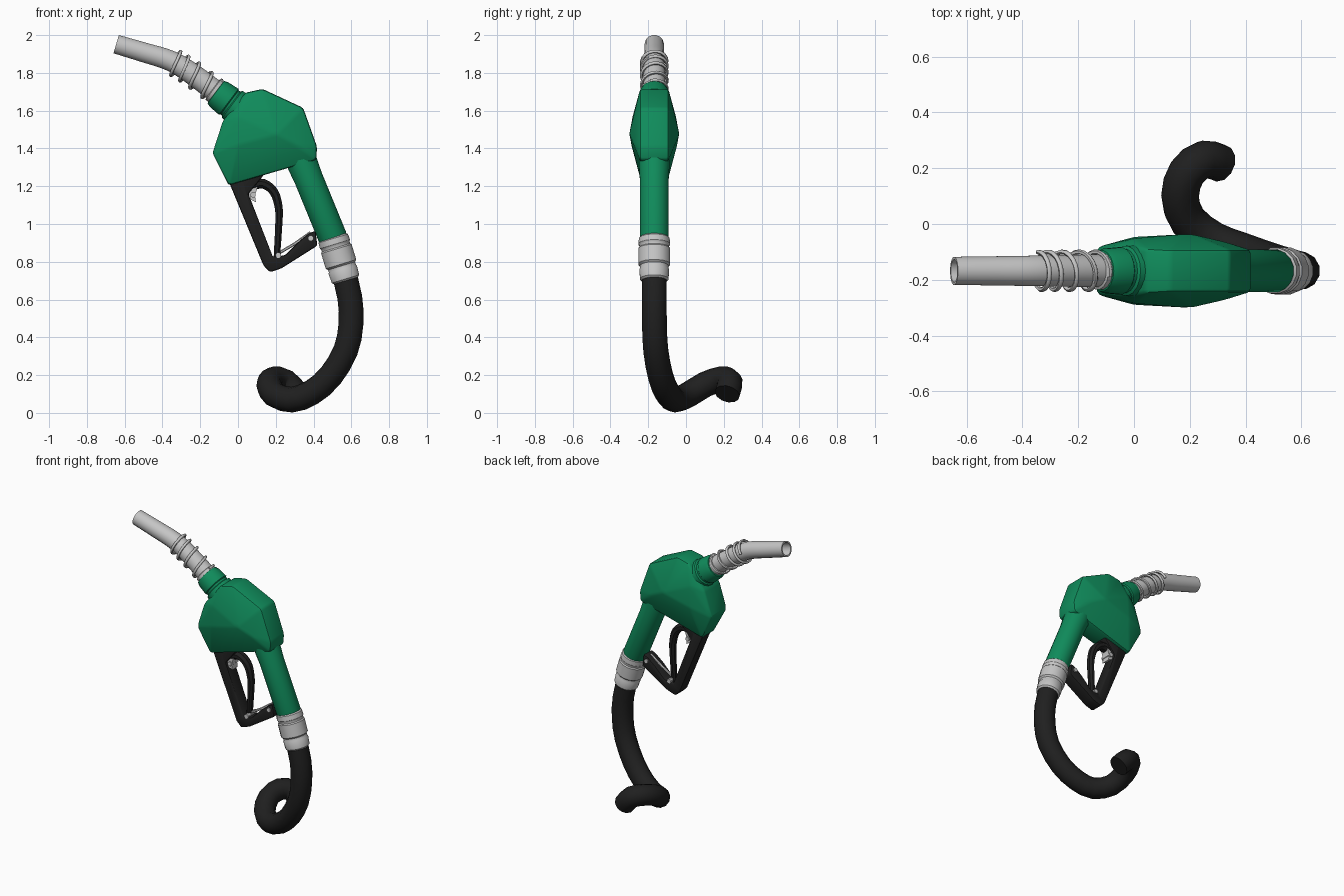
import bpy, bmesh, math
from mathutils import Vector

if "Cube" in bpy.data.objects:
    bpy.data.objects.remove(bpy.data.objects["Cube"])

YC = -0.168  # mid-plane of the nozzle


def material(name, rgb):
    m = bpy.data.materials.new(name)
    m.diffuse_color = (*rgb, 1)
    m.use_nodes = True
    m.node_tree.nodes["Principled BSDF"].inputs["Base Color"].default_value = m.diffuse_color
    return m


GREEN = material("green_plastic", (0.005, 0.26, 0.105))
BLACK = material("black_rubber", (0.014, 0.014, 0.014))
METAL = material("light_metal", (0.56, 0.56, 0.56))


def finish(name, bm, mat, angle=35):
    bmesh.ops.recalc_face_normals(bm, faces=bm.faces)
    for f in bm.faces:
        f.smooth = True
    me = bpy.data.meshes.new(name)
    bm.to_mesh(me)
    bm.free()
    me.set_sharp_from_angle(angle=math.radians(angle))
    me.materials.append(mat)
    ob = bpy.data.objects.new(name, me)
    bpy.context.collection.objects.link(ob)
    return ob


def flat(pts):
    """(x, z) points placed on the mid-plane"""
    return [Vector((x, YC, z)) for x, z in pts]


def spline(pts, n):
    """Catmull-Rom samples through the points"""
    out = []
    for i in range(len(pts) - 1):
        a, b, c, d = (pts[max(i - 1, 0)], pts[i], pts[i + 1], pts[min(i + 2, len(pts) - 1)])
        for k in range(n):
            t = k / n
            out.append(0.5 * (2 * b + (c - a) * t + (2 * a - 5 * b + 4 * c - d) * t * t
                              + (3 * b - a - 3 * c + d) * t ** 3))
    return out + [pts[-1]]


def frames(path):
    """Parallel-transported (centre, tangent, u, v) along a path"""
    res, u = [], Vector((0, 1, 0))
    for i, p in enumerate(path):
        t = (path[min(i + 1, len(path) - 1)] - path[max(i - 1, 0)]).normalized()
        u = (u - t * u.dot(t))
        if u.length < 1e-4:
            u = t.orthogonal()
        u = u.normalized()
        res.append((p, t, u, t.cross(u)))
    return res


def tube(name, path, radii, mat, sides=12, squash=1.0, bore=0, angle=35):
    """Sweep a round section; squash scales it in y, bore hollows the start"""
    fr = frames(path)
    if isinstance(radii, (int, float)):
        radii = [radii] * len(path)
    rings = [(p, u, v, r) for (p, t, u, v), r in zip(fr, radii)]
    if bore:
        p, t, u, v = fr[0]
        rings = [(p + t * 0.15, u, v, bore), (p, u, v, bore)] + rings
    bm = bmesh.new()
    loops = []
    for p, u, v, r in rings:
        loops.append([bm.verts.new(p + u * (r * squash * math.cos(a)) + v * (r * math.sin(a)))
                      for a in (2 * math.pi * (k + 0.5) / sides for k in range(sides))])
    for a, b in zip(loops, loops[1:]):
        for k in range(sides):
            j = (k + 1) % sides
            bm.faces.new((a[k], a[j], b[j], b[k]))
    bm.faces.new(loops[0])
    bm.faces.new(loops[-1])
    return finish(name, bm, mat, angle)


def lathe(name, start, end, profile, mat, sides=16):
    """Round part between two (x, z) points; profile = (fraction, radius)"""
    a, b = flat([start, end])
    return tube(name, [a.lerp(b, t) for t, _ in profile], [r for _, r in profile], mat, sides)


def prism(name, outline, half, mat, bevel=0.0):
    """Extrude an (x, z) outline to both sides of the mid-plane"""
    bm = bmesh.new()
    f = bm.faces.new([bm.verts.new((x, YC - half, z)) for x, z in outline])
    ext = bmesh.ops.extrude_face_region(bm, geom=[f])
    bmesh.ops.translate(bm, vec=(0, 2 * half, 0),
                        verts=[g for g in ext["geom"] if isinstance(g, bmesh.types.BMVert)])
    if bevel:
        bmesh.ops.recalc_face_normals(bm, faces=bm.faces)
        bmesh.ops.bevel(bm, geom=bm.edges[:], offset=bevel, segments=2, profile=0.5,
                        affect='EDGES', clamp_overlap=True)
    return finish(name, bm, mat)


# Faceted body: hull of a rim (x, z, half width) and wider cheek points
body = [(-0.05, 1.205, .065), (-0.135, 1.375, .085), (-0.08, 1.545, .085), (0.04, 1.695, .08),
        (0.13, 1.715, .075), (0.345, 1.615, .075), (0.418, 1.41, .075), (0.415, 1.34, .075),
        (0.26, 1.315, .08),
        (0.205, 1.475, .133), (0.0, 1.565, .116), (0.0, 1.42, .122), (0.30, 1.43, .112)]
bm = bmesh.new()
for x, z, w in body:
    for s in (-1, 1):
        bm.verts.new((x, YC + s * w, z))
bmesh.ops.convex_hull(bm, input=bm.verts[:])
bmesh.ops.dissolve_limit(bm, angle_limit=math.radians(4), verts=bm.verts[:], edges=bm.edges[:])
bmesh.ops.recalc_face_normals(bm, faces=bm.faces)
bmesh.ops.bevel(bm, geom=bm.edges[:], offset=0.012, segments=2, profile=0.5,
                affect='EDGES', clamp_overlap=True)
finish("nozzle_body", bm, GREEN, 30)

# Grip and front collar
lathe("grip", (0.30, 1.42), (0.507, 0.915),
      [(0, .08), (0.2, .083), (0.35, .078), (0.97, .078), (1, .072)], GREEN)
lathe("spout_collar", (-0.12, 1.70), (0.04, 1.58),
      [(0, .062), (0.02, .074), (0.12, .081), (0.44, .086), (0.47, .08), (0.53, .08),
       (0.56, .09), (1, .098)], GREEN, 18)

# Spout, hollow at the tip, with a wire spring round its base
spout = spline(flat([(-0.645, 1.952), (-0.5, 1.909), (-0.36, 1.865), (-0.25, 1.80),
                     (-0.09, 1.68)]), 4)
tube("spout", spout, [0.051 + 0.009 * i / (len(spout) - 1) for i in range(len(spout))],
     METAL, 16, bore=0.041)
lathe("spout_base_ring", (-0.135, 1.713), (-0.10, 1.687), [(0, .06), (0.1, .068), (1, .068)], METAL)
fine = frames(spline(flat([(-0.345, 1.86), (-0.25, 1.80), (-0.125, 1.706)]), 40))
N = len(fine) - 1
coil = [p + (u * math.cos(a) + v * math.sin(a)) * 0.068
        for (p, t, u, v), a in ((f, 2 * math.pi * 4.3 * i / N) for i, f in enumerate(fine))]
tube("spout_spring", coil, 0.009, METAL, 6, angle=60)

# Swivel joint below the grip
lathe("swivel_joint", (0.502, 0.93), (0.572, 0.70),
      [(0, .075), (0.03, .083), (0.16, .085), (0.19, .08), (0.24, .08), (0.27, .086),
       (0.62, .086), (0.66, .076), (0.72, .076), (0.75, .08), (0.96, .077), (1, .068)], METAL)

# Hose curling to the rear
hose = [(0.555, YC, 0.76), (0.592, YC, 0.61), (0.598, -0.167, 0.47), (0.57, -0.16, 0.33),
        (0.49, -0.135, 0.195), (0.39, -0.10, 0.108), (0.285, -0.06, 0.07), (0.195, 0.01, 0.095),
        (0.165, 0.10, 0.15), (0.19, 0.185, 0.178), (0.25, 0.232, 0.165), (0.31, 0.218, 0.10)]
tube("hose", spline([Vector(p) for p in hose], 2), 0.068, BLACK, 12, angle=50)

# Lever guard and lever
prism("lever_guard", [(-0.045, 1.215), (0.135, 0.78), (0.17, 0.745), (0.23, 0.765), (0.42, 0.885),
                      (0.41, 0.965), (0.375, 0.95), (0.32, 0.905), (0.25, 0.835), (0.185, 0.825),
                      (0.055, 1.16), (0.13, 1.25), (0.16, 1.31), (0.0, 1.31)], 0.045, BLACK, 0.01)
lever = spline(flat([(0.075, 1.205), (0.135, 1.213), (0.19, 1.17), (0.215, 1.09), (0.216, 1.0),
                     (0.205, 0.815)]), 3)
tube("lever", lever, [0.03 - 0.012 * i / (len(lever) - 1) for i in range(len(lever))],
     BLACK, 8, squash=1.3)

# Metal latch, bracket and pivot pins
prism("lever_bracket", [(0.055, 1.20), (0.065, 1.13), (0.095, 1.115), (0.09, 1.15), (0.105, 1.20)],
      0.03, METAL)
tube("latch_rod", flat([(0.215, 0.845), (0.30, 0.895), (0.385, 0.955)]), 0.008, METAL, 6)
for i, (x, z, half) in enumerate([(0.385, 0.925, 0.053), (0.213, 0.835, 0.05), (0.08, 1.155, 0.04)]):
    tube(f"pivot_pin_{i + 1}", [Vector((x, YC - half, z)), Vector((x, YC + half, z))],
         0.015, METAL, 8)
